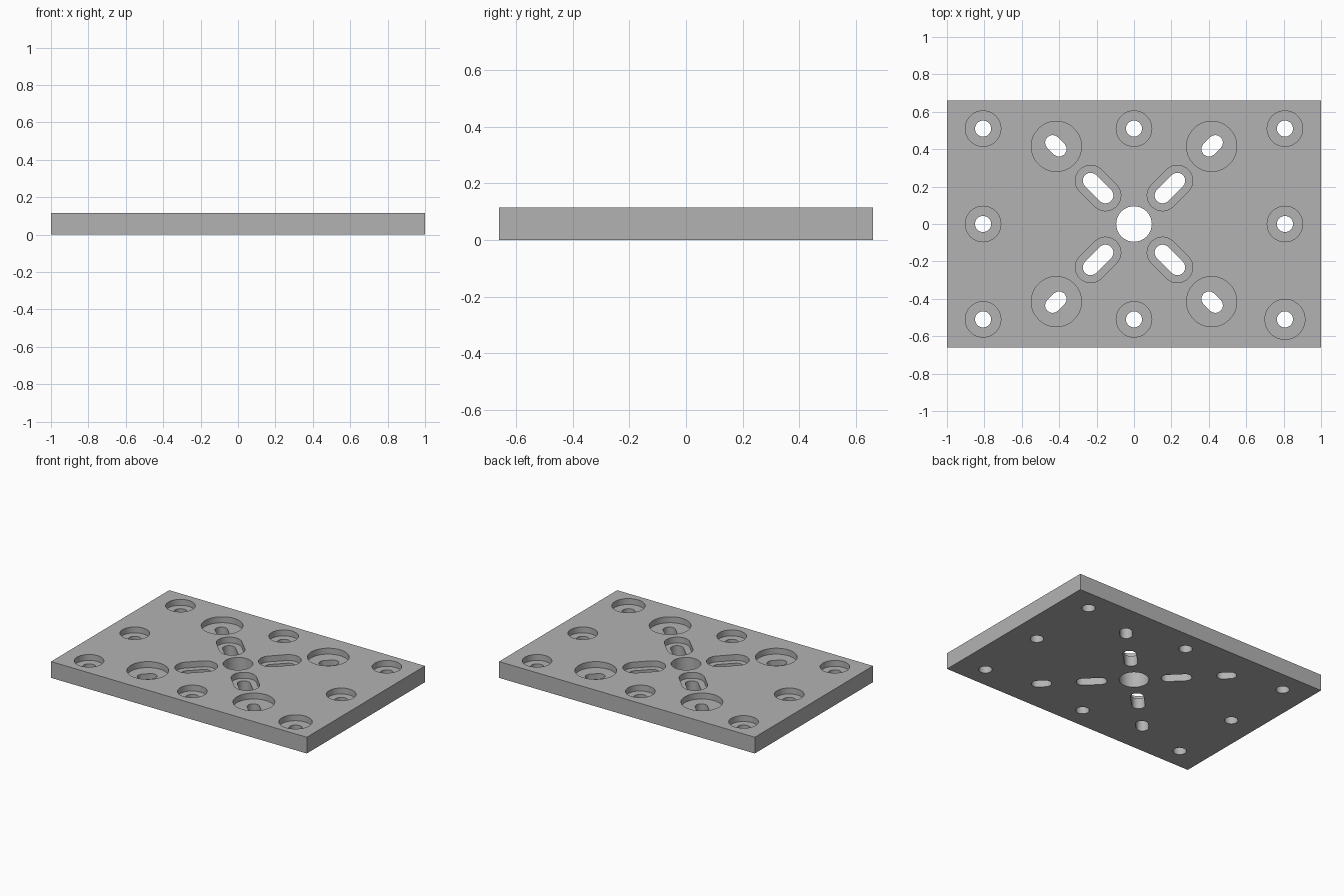
import bpy
import bmesh
from math import pi, cos, sin, atan2
from mathutils import Vector

cube = bpy.data.objects.get("Cube")
if cube:
    bpy.data.objects.remove(cube, do_unlink=True)

HALF_X, HALF_Y, HEIGHT = 1.0, 0.66, 0.115
FLOOR = 0.073          # height of the pocket floors
SEGMENTS = 24          # sides per half circle

grey = bpy.data.materials.new("plate_grey")
grey.use_nodes = True
colour = (0.45, 0.45, 0.45, 1)
grey.diffuse_color = colour
grey.node_tree.nodes["Principled BSDF"].inputs["Base Color"].default_value = colour


def new_object(name, bm):
    bmesh.ops.recalc_face_normals(bm, faces=bm.faces)
    mesh = bpy.data.meshes.new(name)
    bm.to_mesh(mesh)
    bm.free()
    obj = bpy.data.objects.new(name, mesh)
    bpy.context.collection.objects.link(obj)
    return obj


def add_prism(bm, x, y, radius, z_low, reach=0.0):
    """Round prism, stretched by reach along the line through the plate centre."""
    angle = atan2(y, x)
    points = []
    for end in (0, 1):
        shift = reach if end == 0 else -reach
        centre = Vector((x + shift * cos(angle), y + shift * sin(angle), z_low))
        for i in range(SEGMENTS + (1 if reach else 0)):
            a = angle - pi / 2 + end * pi + pi * i / SEGMENTS
            points.append(centre + Vector((cos(a), sin(a), 0)) * radius)
    face = bm.faces.new([bm.verts.new(p) for p in points])
    top = bmesh.ops.extrude_face_region(bm, geom=[face])["geom"]
    verts = [v for v in top if isinstance(v, bmesh.types.BMVert)]
    bmesh.ops.translate(bm, verts=verts, vec=(0, 0, HEIGHT + 0.1 - z_low))


# Solid plate
bm = bmesh.new()
bmesh.ops.create_cube(bm, size=1)
bmesh.ops.scale(bm, vec=(2 * HALF_X, 2 * HALF_Y, HEIGHT), verts=bm.verts)
bmesh.ops.translate(bm, vec=(0, 0, HEIGHT / 2), verts=bm.verts)
plate = new_object("mounting_plate", bm)
plate.data.materials.append(grey)

pockets, holes = bmesh.new(), bmesh.new()

# Centre bore
add_prism(holes, 0, 0, 0.095, -0.1)

# Counterbored screw holes around the edge, one corner slightly wider
for i in (-1, 0, 1):
    for j in (-1, 0, 1):
        if i or j:
            x, y = 0.807 * i, 0.51 * j
            add_prism(pockets, x, y, 0.107 if (i, j) == (1, -1) else 0.095, FLOOR)
            add_prism(holes, x, y, 0.043, -0.1)

# Diagonal slots: stepped inner ones, outer ones inside round pockets
for i in (-1, 1):
    for j in (-1, 1):
        add_prism(pockets, 0.192 * i, 0.192 * j, 0.082, FLOOR, 0.056)
        add_prism(holes, 0.192 * i, 0.192 * j, 0.042, -0.1, 0.056)
        add_prism(pockets, 0.415 * i, 0.415 * j, 0.134, FLOOR)
        add_prism(holes, 0.418 * i, 0.418 * j, 0.04, -0.1, 0.024)

# Cut the pockets and the through holes
bpy.context.view_layer.objects.active = plate
for name, cutter_bm in (("pocket_cutter", pockets), ("hole_cutter", holes)):
    cutter = new_object(name, cutter_bm)
    cutter.hide_render = True
    cut = plate.modifiers.new(name, "BOOLEAN")
    cut.operation = "DIFFERENCE"
    cut.solver = "EXACT"
    cut.object = cutter
    bpy.ops.object.modifier_apply(modifier=cut.name)
    bpy.data.objects.remove(cutter, do_unlink=True)

# Smooth bore walls with crisp rims
bpy.ops.object.select_all(action="DESELECT")
plate.select_set(True)
bpy.ops.object.shade_smooth_by_angle(angle=pi / 6)
